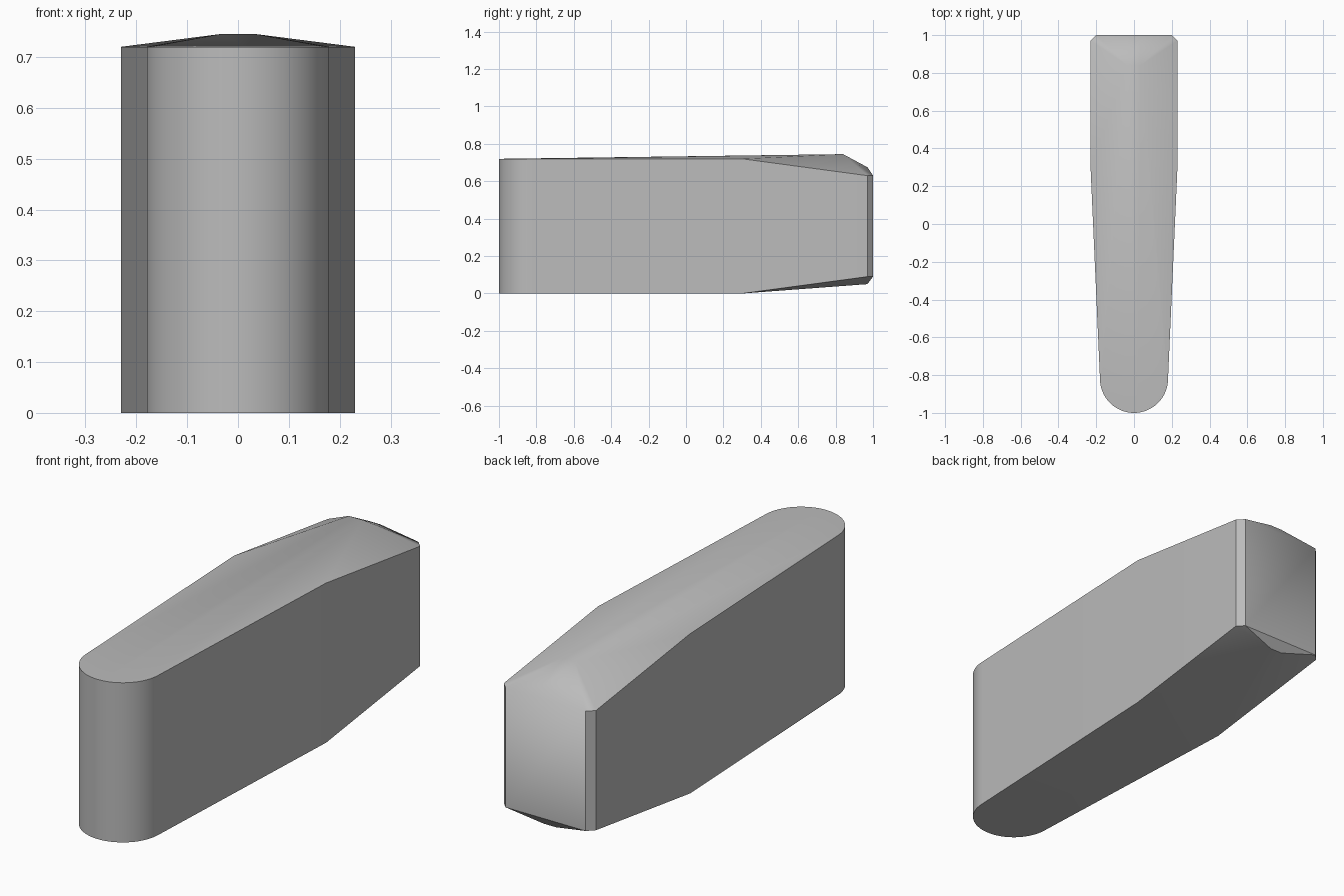
import bpy, bmesh
from math import sin, cos, pi, radians

cube = bpy.data.objects.get("Cube")
if cube:
    bpy.data.objects.remove(cube, do_unlink=True)

grey = bpy.data.materials.new("plain grey")
grey.use_nodes = True
colour = (0.5, 0.5, 0.5, 1)
grey.diffuse_color = colour
grey.node_tree.nodes["Principled BSDF"].inputs["Base Color"].default_value = colour

# Half outline points (x, y, bottom, top), mirrored below
RADIUS, STEPS = 0.18, 16
half = []
# Rounded front end
for i in range(STEPS + 1):
    a = pi / 2 * i / STEPS
    half.append((RADIUS * sin(a), -1 + RADIUS * (1 - cos(a)), 0, 0.72))
# Widest point, then the tapered and chamfered back end
half += [(0.23, 0.3, 0, 0.72), (0.23, 0.97, 0.09, 0.63), (0.2, 1, 0.09, 0.63)]
# Crown points along the middle
half += [(0.03, 0.97, 0.05, 0.675), (0.035, 0.84, 0.042, 0.745)]

# The faceted body is the convex skin around these points
bm = bmesh.new()
for x, y, low, high in half:
    for side in (1, -1):
        for z in (low, high):
            bm.verts.new((side * x, y, z))
bmesh.ops.remove_doubles(bm, verts=bm.verts[:], dist=0.0005)
hull = bmesh.ops.convex_hull(bm, input=bm.verts[:])
spare = {v for v in hull["geom_interior"] + hull["geom_unused"]
         if isinstance(v, bmesh.types.BMVert)}
bmesh.ops.delete(bm, geom=list(spare), context="VERTS")
bmesh.ops.dissolve_limit(bm, angle_limit=radians(0.2), verts=bm.verts[:], edges=bm.edges[:])
bmesh.ops.recalc_face_normals(bm, faces=bm.faces[:])

mesh = bpy.data.meshes.new("body")
bm.to_mesh(mesh)
bm.free()
mesh.materials.append(grey)
body = bpy.data.objects.new("body", mesh)
bpy.context.collection.objects.link(body)

# Smooth the rounded front and crown, keep the rims crisp
bpy.ops.object.select_all(action="DESELECT")
body.select_set(True)
bpy.context.view_layer.objects.active = body
bpy.ops.object.shade_smooth_by_angle(angle=radians(35))
